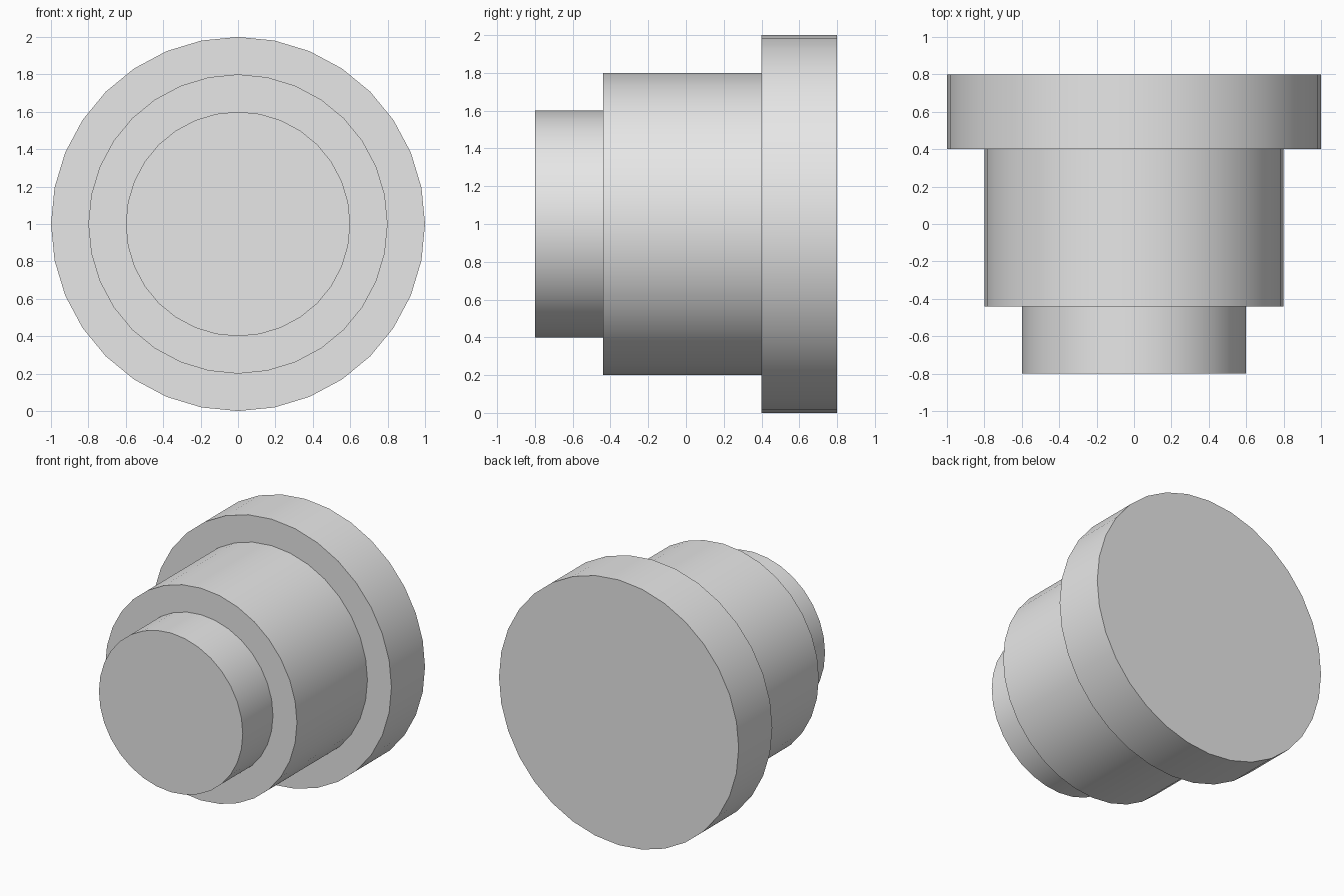
import bpy, bmesh, math
from mathutils import Vector

cube = bpy.data.objects.get("Cube")
if cube:
    bpy.data.objects.remove(cube, do_unlink=True)

# Single plain grey
grey = bpy.data.materials.new("light_grey")
grey.use_nodes = True
colour = (0.8, 0.8, 0.8, 1.0)
grey.diffuse_color = colour
grey.node_tree.nodes["Principled BSDF"].inputs["Base Color"].default_value = colour

SIDES = 32
CENTRE = Vector((0, 0, 1))

# Stepped half-profile (radius, y): small boss, barrel, wide flange
profile = [(0, -0.8), (0.6, -0.8), (0.6, -0.44), (0.8, -0.44),
           (0.8, 0.4), (1.0, 0.4), (1.0, 0.8), (0, 0.8)]

# Turn the profile around the y axis
bm = bmesh.new()
verts = [bm.verts.new((r, y, CENTRE.z)) for r, y in profile]
edges = [bm.edges.new(pair) for pair in zip(verts, verts[1:])]
bmesh.ops.spin(bm, geom=verts + edges, cent=CENTRE, axis=(0, 1, 0),
               angle=math.tau, steps=SIDES)
bmesh.ops.remove_doubles(bm, verts=bm.verts[:], dist=1e-4)

# Join each end cap into one flat face
hubs = [v for v in bm.verts if math.hypot(v.co.x, v.co.z - CENTRE.z) < 1e-3]
bmesh.ops.dissolve_verts(bm, verts=hubs)
bmesh.ops.recalc_face_normals(bm, faces=bm.faces[:])

mesh = bpy.data.meshes.new("stepped_plug")
bm.to_mesh(mesh)
bm.free()
mesh.materials.append(grey)
plug = bpy.data.objects.new("stepped_plug", mesh)
bpy.context.collection.objects.link(plug)

# Smooth round walls, crisp step edges
bpy.ops.object.select_all(action="DESELECT")
plug.select_set(True)
bpy.context.view_layer.objects.active = plug
bpy.ops.object.shade_smooth_by_angle(angle=math.radians(30))
